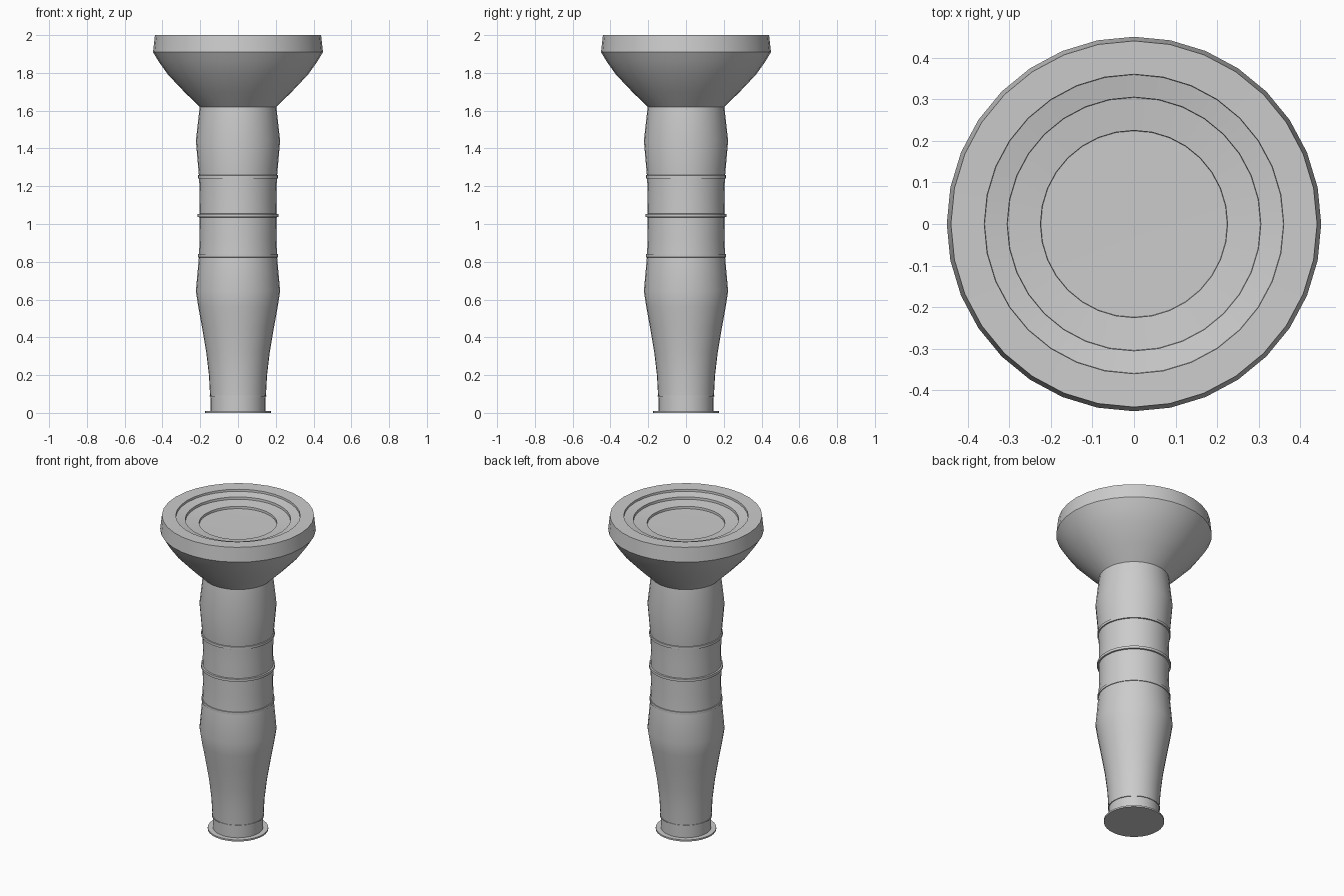
import bpy, bmesh, math

if "Cube" in bpy.data.objects:
    bpy.data.objects.remove(bpy.data.objects["Cube"])

SIDES = 32


def lathe(name, profile, angle=35):
    """Revolve an (r, z) profile about z; r = 0 makes a pole."""
    bm = bmesh.new()
    rings = []
    for r, z in profile:
        if r == 0:
            rings.append([bm.verts.new((0, 0, z))])
        else:
            rings.append([bm.verts.new((r * math.cos(2 * math.pi * i / SIDES),
                                        r * math.sin(2 * math.pi * i / SIDES), z))
                          for i in range(SIDES)])
    for a, b in zip(rings, rings[1:]):
        for i in range(SIDES):
            j = (i + 1) % SIDES
            loop = [a[i % len(a)], a[j % len(a)], b[j % len(b)], b[i % len(b)]]
            bm.faces.new(list(dict.fromkeys(loop)))
    bmesh.ops.recalc_face_normals(bm, faces=bm.faces)
    mesh = bpy.data.meshes.new(name)
    bm.to_mesh(mesh)
    bm.free()
    ob = bpy.data.objects.new(name, mesh)
    bpy.context.collection.objects.link(ob)
    bpy.ops.object.select_all(action='DESELECT')
    ob.select_set(True)
    bpy.context.view_layer.objects.active = ob
    bpy.ops.object.shade_smooth_by_angle(angle=math.radians(angle))
    return ob


# Thin foot plate
lathe("foot_plate", [(0, 0), (0.175, 0), (0.175, 0.01), (0, 0.01)])

# Tail collar and tapered lower grip
lathe("tail_collar", [(0.145, 0.01), (0.146, 0.087), (0.151, 0.087), (0.151, 0.092), (0.146, 0.092)])
lathe("lower_grip", [(0.148, 0.092), (0.154, 0.2), (0.168, 0.32), (0.19, 0.45),
                     (0.21, 0.56), (0.223, 0.645), (0.207, 0.825)])

# Middle barrel, upper grip and flared head with stepped lens recess
lathe("middle_barrel", [(0.207, 0.825), (0.203, 0.93), (0.205, 1.04), (0.203, 1.15), (0.206, 1.245)])
lathe("head", [(0.206, 1.245), (0.223, 1.44), (0.203, 1.62), (0.285, 1.70), (0.37, 1.79),
               (0.42, 1.86), (0.45, 1.91), (0.44, 2.0), (0.36, 1.998),
               (0.359, 1.985), (0.305, 1.975), (0.304, 1.96), (0.225, 1.952),
               (0.224, 1.938), (0, 1.935)])

# Raised barrel rings
for k, (z, r) in enumerate([(0.832, 0.211), (1.045, 0.214), (1.25, 0.213)]):
    lathe(f"barrel_ring_{k + 1}", [(0.2, z - 0.01), (r, z - 0.008), (r, z + 0.008), (0.2, z + 0.01)])
